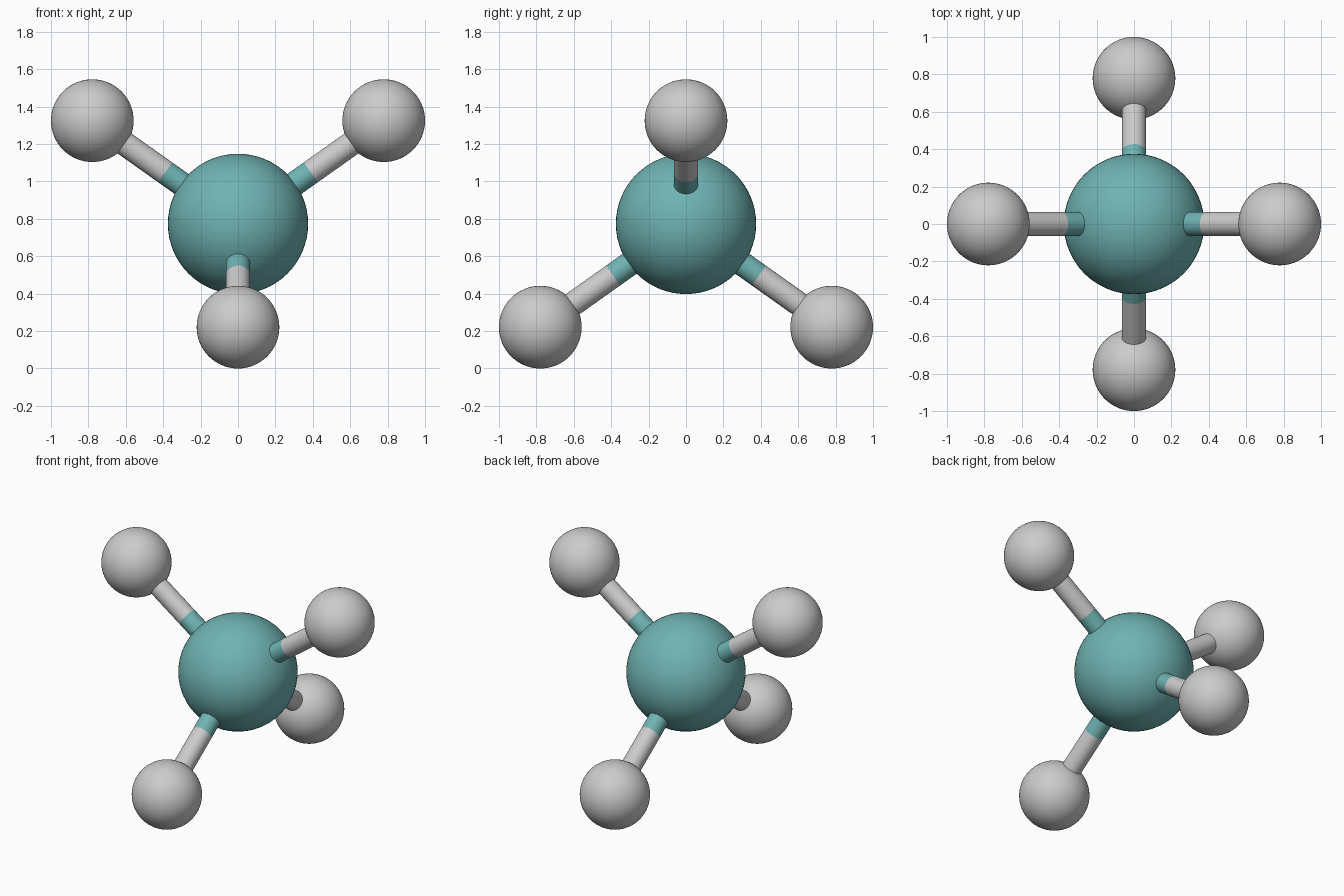
import bpy, math
from mathutils import Vector

if "Cube" in bpy.data.objects:
    bpy.data.objects.remove(bpy.data.objects["Cube"])

CENTRE = Vector((0, 0, 0.773))
CORE_R, ATOM_R, BOND_R = 0.375, 0.221, 0.065
OUT, RISE = 0.779, 0.552   # tetrahedral offsets of the outer atoms

teal = bpy.data.materials.new("teal")
teal.diffuse_color = (0.16, 0.45, 0.45, 1)
teal.use_nodes = True
teal.node_tree.nodes["Principled BSDF"].inputs["Base Color"].default_value = teal.diffuse_color


def finish(name, mat):
    ob = bpy.context.object
    ob.name = name
    if mat:
        ob.data.materials.append(mat)
    bpy.ops.object.shade_smooth_by_angle(angle=math.radians(40))
    return ob


def ball(name, loc, radius, mat=None):
    bpy.ops.mesh.primitive_uv_sphere_add(segments=64, ring_count=32, radius=radius, location=loc)
    return finish(name, mat)


def rod(name, a, b, mat=None):
    d = b - a
    bpy.ops.mesh.primitive_cylinder_add(
        vertices=32, radius=BOND_R, depth=d.length, location=(a + b) / 2,
        rotation=d.to_track_quat('Z', 'Y').to_euler())
    return finish(name, mat)


# Central atom
ball("central_atom", CENTRE, CORE_R, teal)

# Four outer atoms, each joined by a two-tone bond split at its midpoint
offsets = {
    "right": (OUT, 0, RISE),
    "left": (-OUT, 0, RISE),
    "front": (0, -OUT, -RISE),
    "back": (0, OUT, -RISE),
}
for side, off in offsets.items():
    tip = CENTRE + Vector(off)
    mid = (CENTRE + tip) / 2
    ball(f"{side}_atom", tip, ATOM_R)
    rod(f"{side}_bond_inner", CENTRE, mid, teal)
    rod(f"{side}_bond_outer", mid, tip)
